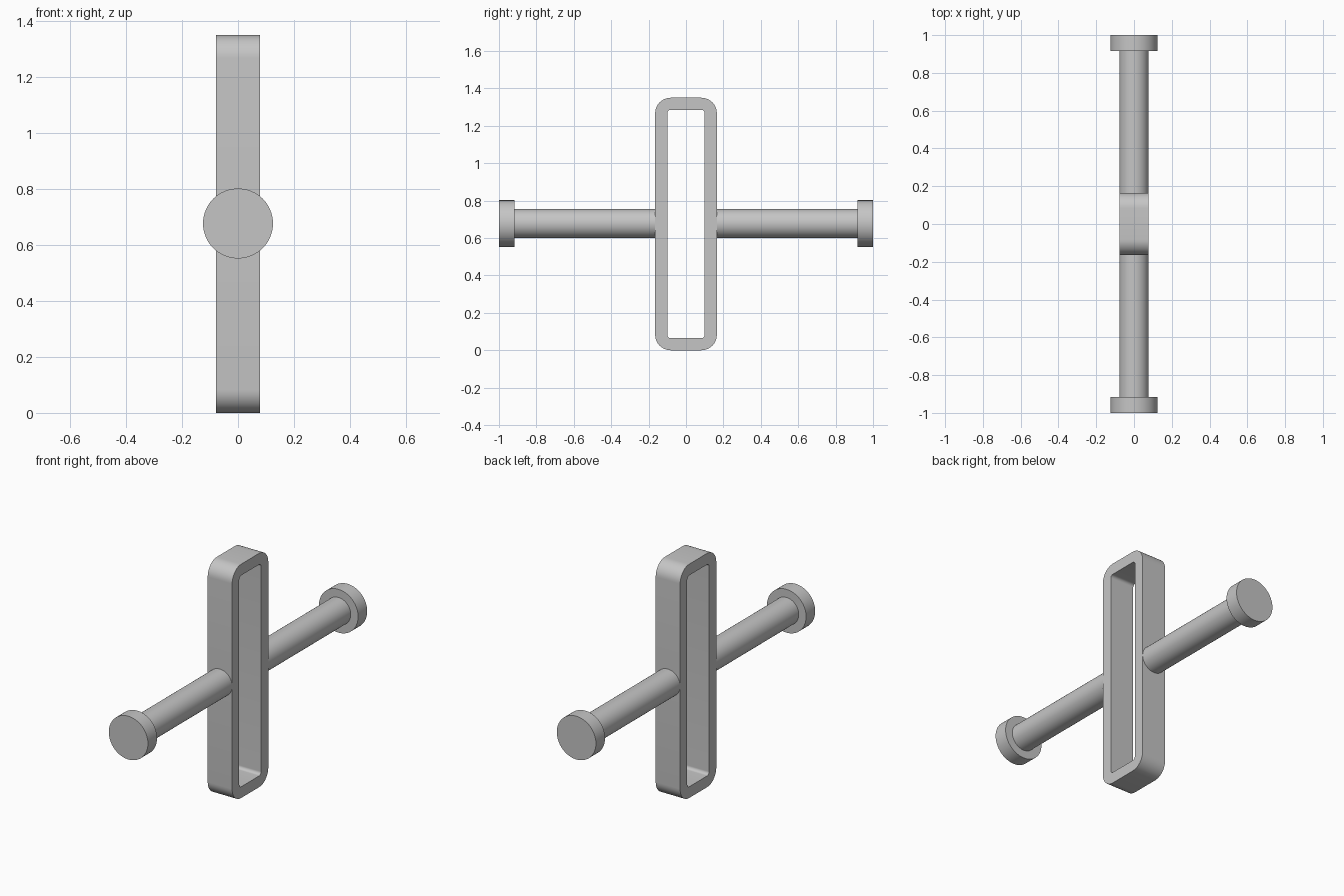
import bpy, bmesh, math
from mathutils import Matrix

cube = bpy.data.objects.get("Cube")
if cube:
    bpy.data.objects.remove(cube, do_unlink=True)

HEIGHT = 1.35
MID = 0.677
HALF_WIDTH = 0.078

grey = bpy.data.materials.new("plain grey")
grey.use_nodes = True
colour = (0.56, 0.56, 0.56, 1)
grey.diffuse_color = colour
grey.node_tree.nodes["Principled BSDF"].inputs["Base Color"].default_value = colour


def finish(name, bm):
    bmesh.ops.recalc_face_normals(bm, faces=bm.faces)
    mesh = bpy.data.meshes.new(name)
    bm.to_mesh(mesh)
    bm.free()
    mesh.materials.append(grey)
    ob = bpy.data.objects.new(name, mesh)
    bpy.context.collection.objects.link(ob)
    bpy.ops.object.select_all(action="DESELECT")
    ob.select_set(True)
    bpy.context.view_layer.objects.active = ob
    bpy.ops.object.shade_smooth_by_angle(angle=math.radians(35))
    return ob


def rounded_rect(half_y, half_z, radius, steps=10):
    """Outline of a rounded rectangle in the y-z plane."""
    points = []
    corners = [(1, 1), (-1, 1), (-1, -1), (1, -1)]
    for i, (sy, sz) in enumerate(corners):
        for k in range(steps + 1):
            a = math.pi / 2 * (i + k / steps)
            points.append((sy * (half_y - radius) + radius * math.cos(a),
                           sz * (half_z - radius) + radius * math.sin(a)))
    return points


def cylinder(name, radius, y0, y1):
    bm = bmesh.new()
    turn = (Matrix.Translation((0, (y0 + y1) / 2, MID))
            @ Matrix.Rotation(math.pi / 2, 4, "X"))
    bmesh.ops.create_cone(bm, cap_ends=True, segments=64, radius1=radius,
                          radius2=radius, depth=abs(y1 - y0), matrix=turn)
    return finish(name, bm)


# Upright rounded frame with a long open slot
half_z = HEIGHT / 2
outer = rounded_rect(0.165, half_z, 0.083)
inner = rounded_rect(0.1, half_z - 0.065, 0.018)
bm = bmesh.new()
rings = [[bm.verts.new((x, y, z + half_z)) for y, z in outline]
         for x, outline in ((-HALF_WIDTH, outer), (HALF_WIDTH, outer),
                            (HALF_WIDTH, inner), (-HALF_WIDTH, inner))]
count = len(outer)
for r in range(4):
    a, b = rings[r], rings[(r + 1) % 4]
    for i in range(count):
        j = (i + 1) % count
        bm.faces.new((a[i], a[j], b[j], b[i]))
finish("slotted_frame", bm)

# Rods with wide end caps, front and back
for side, s in (("front", -1), ("back", 1)):
    cylinder(side + "_rod", HALF_WIDTH, s * 0.15, s * 0.93)
    cylinder(side + "_end_cap", 0.125, s * 0.917, s)
